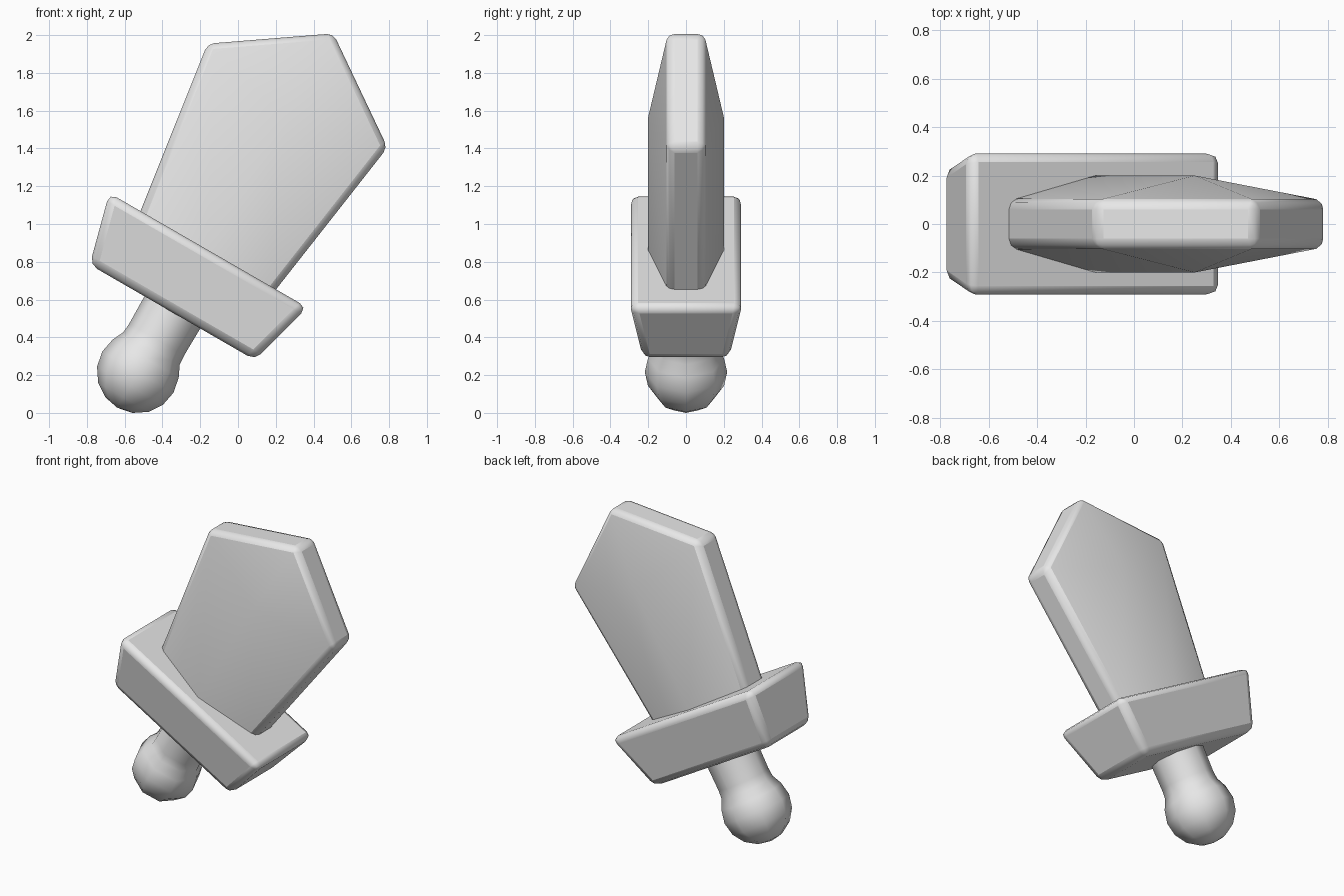
import bpy
import bmesh
from math import radians, sin, cos, pi
from mathutils import Matrix

cube = bpy.data.objects.get("Cube")
if cube:
    bpy.data.objects.remove(cube, do_unlink=True)

grey = bpy.data.materials.new("plain grey")
grey.use_nodes = True
grey.diffuse_color = (0.8, 0.8, 0.8, 1)
grey.node_tree.nodes["Principled BSDF"].inputs["Base Color"].default_value = (0.8, 0.8, 0.8, 1)

# The sword is modelled upright around the pommel centre, then leaned over
LEAN = Matrix.Translation((-0.53, 0, 0.216)) @ Matrix.Rotation(radians(30), 4, 'Y')


def finish(bm, name, bevel=0, smooth=30):
    bmesh.ops.recalc_face_normals(bm, faces=bm.faces)
    mesh = bpy.data.meshes.new(name)
    bm.to_mesh(mesh)
    bm.free()
    ob = bpy.data.objects.new(name, mesh)
    bpy.context.collection.objects.link(ob)
    mesh.materials.append(grey)
    ob.matrix_world = LEAN
    if bevel:
        mod = ob.modifiers.new("soft edges", 'BEVEL')
        mod.width = bevel
        mod.segments = 2
        mod.limit_method = 'ANGLE'
        mod.angle_limit = radians(35)
    bpy.ops.object.select_all(action='DESELECT')
    ob.select_set(True)
    bpy.context.view_layer.objects.active = ob
    bpy.ops.object.shade_smooth_by_angle(angle=radians(smooth))
    return ob


# Blade: five-sided outline with a raised central ridge on both faces
bm = bmesh.new()
outline = [(0.408, 0.70), (0.55, 1.69), (0, 2.07), (-0.55, 1.69), (-0.408, 0.70)]
sides = []
for s in (-1, 1):
    rim = [bm.verts.new((x, s * 0.095, z)) for x, z in outline]
    base = bm.verts.new((0, s * 0.2, 0.70))
    apex = bm.verts.new((0, s * 0.2, 1.56))
    br, sr, tip, sl, bl = rim
    for face in ((br, sr, apex, base), (sr, tip, apex), (tip, sl, apex), (sl, bl, base, apex)):
        bm.faces.new(face)
    sides.append((rim, base))
(front, front_base), (back, back_base) = sides
for i in range(4):
    bm.faces.new((front[i], front[i + 1], back[i + 1], back[i]))
bm.faces.new((front[4], front_base, front[0], back[0], back_base, back[4]))
finish(bm, "blade", bevel=0.035)

# Guard: block that narrows towards the handle
bm = bmesh.new()
bmesh.ops.create_cube(bm, size=2)
for v in bm.verts:
    top = v.co.z > 0
    v.co.x *= 0.605 if top else 0.505
    v.co.y *= 0.3 if top else 0.23
    v.co.z = 0.745 if top else 0.365
finish(bm, "guard", bevel=0.045)

# Handle and pommel: one lathed profile, a ball flowing into a rod
R, SIDES = 0.218, 8
profile = [(R * sin(a), -R * cos(a)) for a in (pi * k / 8 for k in range(1, 6))]
profile += [(0.172, 0.145), (0.168, 0.2), (0.172, 0.45)]
bm = bmesh.new()
rings = [[bm.verts.new((r * cos(2 * pi * k / SIDES), r * sin(2 * pi * k / SIDES), z))
          for k in range(SIDES)] for r, z in profile]
pole = bm.verts.new((0, 0, -R))
for k in range(SIDES):
    n = (k + 1) % SIDES
    bm.faces.new((pole, rings[0][n], rings[0][k]))
    for a, b in zip(rings, rings[1:]):
        bm.faces.new((a[k], a[n], b[n], b[k]))
bm.faces.new(rings[-1])
finish(bm, "handle_and_pommel", smooth=60)
